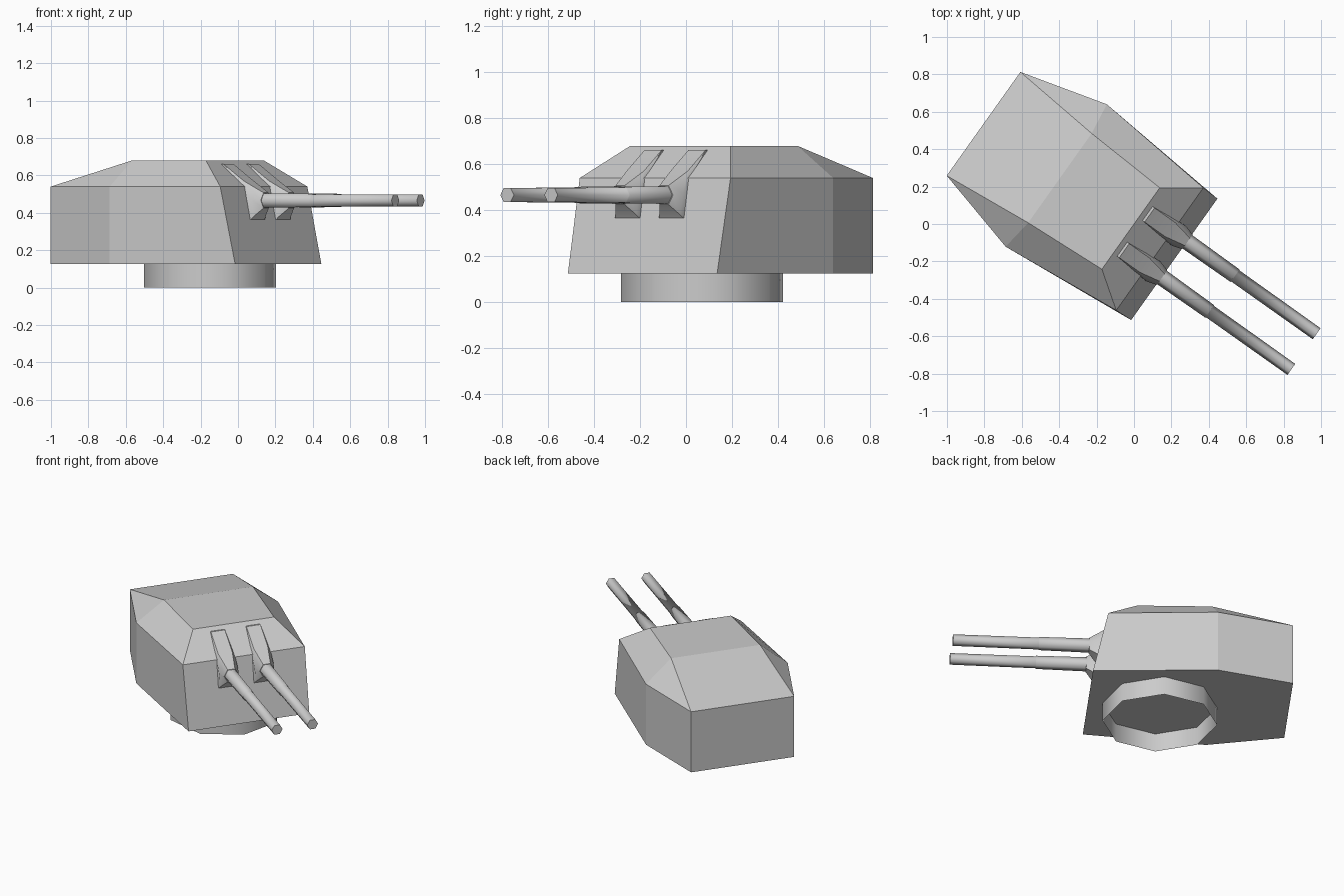
import bpy, bmesh, math
from mathutils import Matrix

if "Cube" in bpy.data.objects:
    bpy.data.objects.remove(bpy.data.objects["Cube"])

# Turret frame: local +x runs along the guns, local y is across
PLACE = Matrix.Translation((-0.017, -0.024, 0)) @ Matrix.Rotation(math.radians(-35.4), 4, 'Z')


def make(name, verts, faces, smooth=None):
    mesh = bpy.data.meshes.new(name)
    mesh.from_pydata(verts, [], faces)
    bm = bmesh.new()
    bm.from_mesh(mesh)
    bmesh.ops.recalc_face_normals(bm, faces=bm.faces)
    bm.to_mesh(mesh)
    bm.free()
    ob = bpy.data.objects.new(name, mesh)
    bpy.context.collection.objects.link(ob)
    ob.matrix_world = PLACE
    if smooth:
        bpy.ops.object.select_all(action='DESELECT')
        ob.select_set(True)
        bpy.context.view_layer.objects.active = ob
        bpy.ops.object.shade_smooth_by_angle(angle=math.radians(smooth))
    return ob


def loft(name, rings, caps=(True, True), smooth=None):
    n = len(rings[0])
    verts = [p for r in rings for p in r]
    faces = [(k * n + i, k * n + (i + 1) % n, (k + 1) * n + (i + 1) % n, (k + 1) * n + i)
             for k in range(len(rings) - 1) for i in range(n)]
    if caps[0]:
        faces.append(tuple(range(n))[::-1])
    if caps[1]:
        faces.append(tuple(range(len(verts) - n, len(verts))))
    return make(name, verts, faces, smooth)


# Armoured gunhouse: (x, half width) outlines for floor and shoulder, plus roof
def outline(half, z):
    return [(x, -w, z) for x, w in half] + [(x, w, z) for x, w in reversed(half)]


floor = outline([(-0.966, 0.34), (-0.489, 0.467), (0.285, 0.398)], 0.125)
shoulder = outline([(-0.966, 0.34), (-0.489, 0.467), (0.19, 0.402)], 0.54)
roof = outline([(-0.465, 0.293), (0.0, 0.267)], 0.68)
walls = [(i, (i + 1) % 6, 6 + (i + 1) % 6, 6 + i) for i in range(6)]
slopes = [(6, 7, 12), (7, 8, 13, 12), (8, 9, 14, 13), (9, 10, 15, 14),
          (10, 11, 15), (11, 6, 12, 15)]
make("gunhouse", floor + shoulder + roof,
     walls + slopes + [(5, 4, 3, 2, 1, 0), (12, 13, 14, 15)])

# Open eight-sided mounting ring
loft("mounting_ring",
     [[(-0.163 + 0.357 * math.cos(i * math.pi / 4), 0.357 * math.sin(i * math.pi / 4), z)
       for i in range(8)] for z in (0, 0.125)], (False, False), 50)


# Guns and their mantlets
def hexagon(x, y, r, z=0.466):
    return [(x, y + r * math.cos(i * math.pi / 3), z + r * math.sin(i * math.pi / 3))
            for i in range(6)]


def mantlet_ring(y, side, top, bottom):
    (sx, sw, sz), (tx, tw, tz), (bx, bw, bz) = side, top, bottom
    return [(sx, y + sw, sz), (tx, y + tw, tz), (tx, y - tw, tz),
            (sx, y - sw, sz), (bx, y - bw, bz), (bx, y + bw, bz)]


for label, y in (("left", 0.117), ("right", -0.117)):
    loft(label + "_mantlet", [
        mantlet_ring(y, (0.165, 0.06, 0.54), (0.022, 0.046, 0.66), (0.20, 0.065, 0.365)),
        mantlet_ring(y, (0.19, 0.062, 0.535), (0.04, 0.046, 0.662), (0.235, 0.065, 0.365)),
        mantlet_ring(y, (0.235, 0.064, 0.475), (0.175, 0.046, 0.57), (0.245, 0.055, 0.38)),
        hexagon(0.288, y, 0.048)], smooth=40)
    loft(label + "_barrel", [
        hexagon(0.2, y, 0.045), hexagon(0.6, y, 0.041),
        hexagon(0.602, y, 0.037), hexagon(1.136, y, 0.036)], smooth=65)
